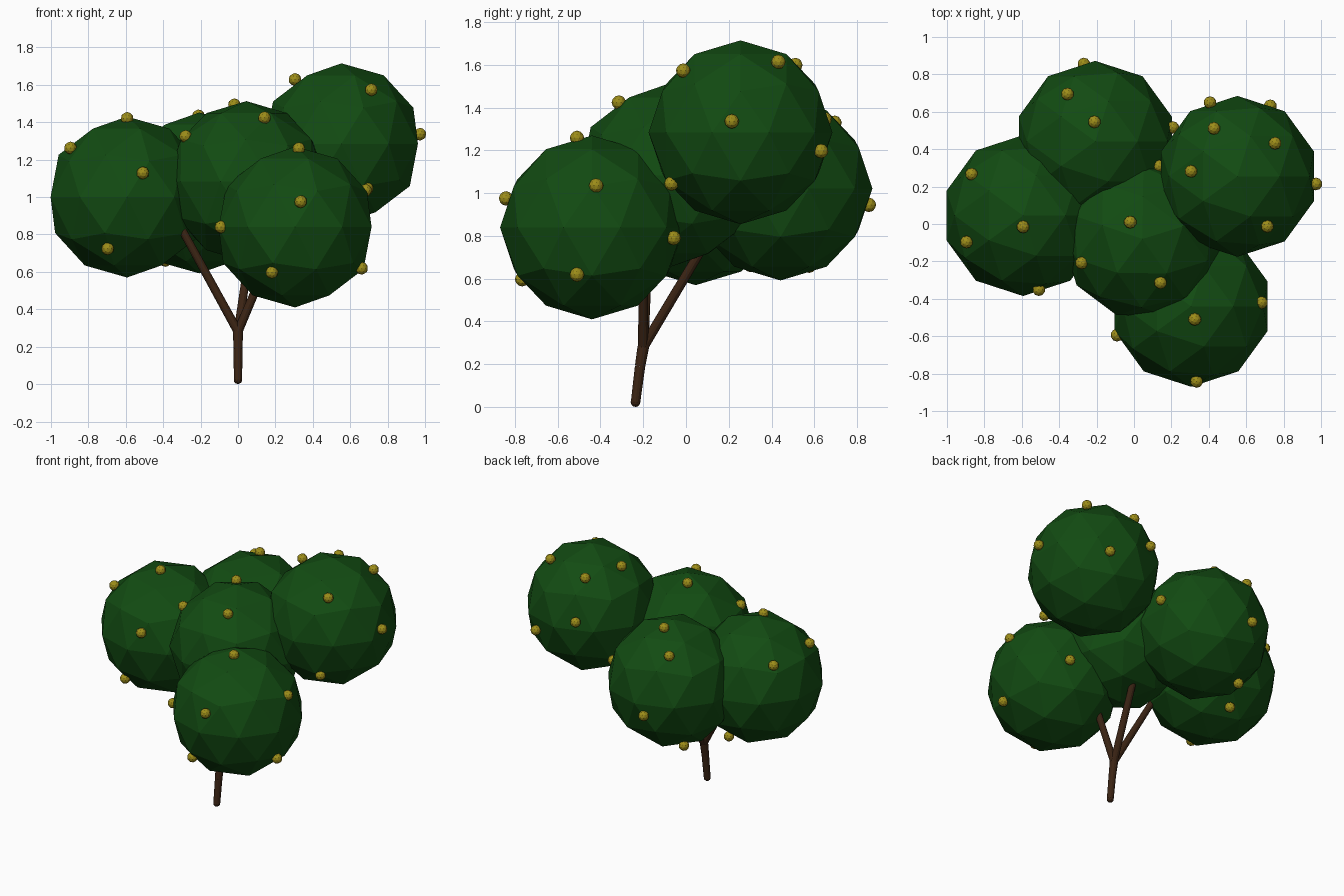
import bpy
from mathutils import Vector

if "Cube" in bpy.data.objects:
    bpy.data.objects.remove(bpy.data.objects["Cube"])


def material(name, rgb):
    m = bpy.data.materials.new(name)
    m.diffuse_color = (*rgb, 1)
    m.use_nodes = True
    m.node_tree.nodes["Principled BSDF"].inputs["Base Color"].default_value = m.diffuse_color
    return m


LEAF = material("leaf green", (0.006, 0.070, 0.006))
FRUIT = material("fruit yellow", (0.34, 0.27, 0.01))
BARK = material("bark brown", (0.045, 0.018, 0.007))


def ball(name, pos, r, mat, sub=2, turn=(0, 0, 0)):
    bpy.ops.mesh.primitive_ico_sphere_add(subdivisions=sub, radius=r, location=pos, rotation=turn)
    o = bpy.context.object
    o.name = name
    o.data.materials.append(mat)


def limb(name, a, b, r1, r2):
    a, b = Vector(a), Vector(b)
    d = b - a
    bpy.ops.mesh.primitive_cone_add(vertices=12, radius1=r1, radius2=r2, depth=d.length, location=(a + b) / 2)
    o = bpy.context.object
    o.name = name
    o.rotation_euler = d.to_track_quat('Z', 'Y').to_euler()
    o.data.materials.append(BARK)


# Trunk with a rounded foot, and three branches from the fork
FOOT, BEND, FORK = (0, -0.236, 0.023), (0, -0.215, 0.19), (0, -0.2, 0.28)
ball("trunk_foot", FOOT, 0.023, BARK)
limb("trunk_lower", FOOT, BEND, 0.022, 0.024)
limb("trunk_upper", BEND, FORK, 0.024, 0.027)
ball("trunk_fork", FORK, 0.027, BARK)
for name, tip in (("left", (-0.34, -0.17, 0.90)), ("back", (0.09, 0.17, 0.90)), ("right", (0.22, -0.2, 0.80))):
    limb("branch_" + name, FORK, tip, 0.024, 0.021)

# Leaf clusters: centre, turn about z, and fruit directions from the centre
R = 0.43
CLUSTERS = {
    "left": ((-0.593, 0.045, 1.0), 0, [
        (0, -.06, .42), (-.30, -.14, .26), (-.28, .225, .24), (.085, -.40, .13),
        (-.105, -.31, -.28), (.047, .259, -.338)]),
    "high_right": ((0.553, 0.255, 1.285), 0, [
        (.155, -.26, .28), (-.235, .025, .325), (.41, -.04, .05), (.14, -.33, -.245),
        (.205, .18, .335), (-.13, .265, .325), (.17, .365, -.085), (-.145, .39, .06)]),
    "front": ((0.305, -0.44, 0.84), 0, [
        (.02, -.07, .42), (.03, -.40, .135), (-.125, -.33, -.245), (.355, -.07, -.22),
        (-.385, -.15, 0), (.385, .02, .20), (.18, .385, -.05)]),
    "middle": ((0.045, -0.08, 1.083), 0.3, [
        (-.065, .09, .41), (.095, -.23, .335), (-.33, -.13, .245), (.09, .40, .15)]),
    "back": ((-0.207, 0.442, 1.022), 0, [
        (-.005, .105, .415), (-.15, .255, .31), (-.06, .405, -.075), (.42, .075, .06),
        (-.175, .13, -.351)]),
}
for name, (centre, turn, fruits) in CLUSTERS.items():
    ball("leaves_" + name, centre, R, LEAF, 2, (0, 0, turn))
    for i, d in enumerate(fruits):
        ball(f"fruit_{name}_{i}", Vector(centre) + Vector(d).normalized() * 0.425, 0.034, FRUIT)
